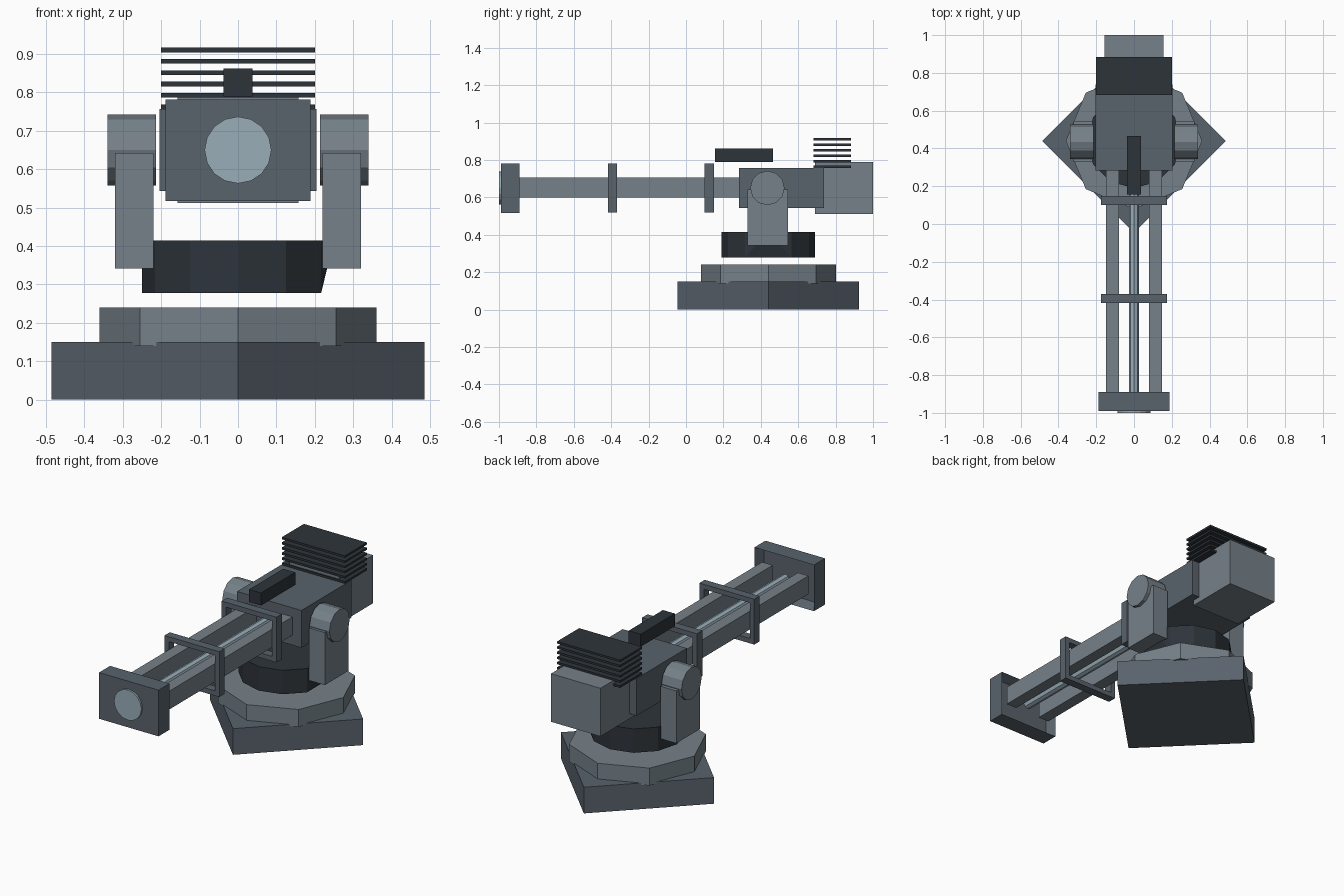
import bpy, bmesh
from math import radians, pi
from mathutils import Matrix

if "Cube" in bpy.data.objects:
    bpy.data.objects.remove(bpy.data.objects["Cube"])


def material(name, rgb):
    m = bpy.data.materials.new(name)
    m.diffuse_color = (*rgb, 1)
    m.use_nodes = True
    m.node_tree.nodes["Principled BSDF"].inputs["Base Color"].default_value = m.diffuse_color
    return m


STEEL = material("steel", (0.10, 0.125, 0.15))
LIGHT = material("light_steel", (0.18, 0.22, 0.25))
DARK = material("dark_metal", (0.026, 0.034, 0.042))
GLASS = material("pale_blue", (0.32, 0.42, 0.48))
CY = 0.44      # turret axis
AXIS_Z = 0.65  # barrel height


def finish(name, bm, mat):
    bmesh.ops.recalc_face_normals(bm, faces=bm.faces)
    me = bpy.data.meshes.new(name)
    bm.to_mesh(me)
    bm.free()
    me.materials.append(mat)
    ob = bpy.data.objects.new(name, me)
    bpy.context.collection.objects.link(ob)
    return ob


def box_bm(x, y, z):
    bm = bmesh.new()
    size = [b - a for a, b in (x, y, z)]
    mid = [(a + b) / 2 for a, b in (x, y, z)]
    bmesh.ops.create_cube(bm, size=1, matrix=Matrix.Translation(mid) @ Matrix.Diagonal((*size, 1)))
    return bm


def box(name, x, y, z, mat):
    return finish(name, box_bm(x, y, z), mat)


def prism_bm(n, r, length, center, axis="Z"):
    rot = {"Z": Matrix(), "X": Matrix.Rotation(pi / 2, 4, "Y"), "Y": Matrix.Rotation(pi / 2, 4, "X")}[axis]
    bm = bmesh.new()
    bmesh.ops.create_cone(bm, cap_ends=True, segments=n, radius1=r, radius2=r, depth=length,
                          matrix=Matrix.Translation(center) @ rot)
    return bm


def prism(name, *args, mat=STEEL, **kw):
    return finish(name, prism_bm(*args, **kw), mat)


def frame(name, hx, hz, y, wall, mat):
    # rectangular ring around the barrel
    bm = bmesh.new()
    loops = []
    for yy in y:
        for t in (0, wall):
            loops.append([bm.verts.new((sx * (hx - t), yy, AXIS_Z + sz * (hz - t)))
                          for sx, sz in ((-1, -1), (1, -1), (1, 1), (-1, 1))])
    fo, fi, bo, bi = loops
    for a, b in ((fo, fi), (fi, bi), (bi, bo), (bo, fo)):
        for i in range(4):
            j = (i + 1) % 4
            bm.faces.new((a[i], a[j], b[j], b[i]))
    return finish(name, bm, mat)


# Base: diamond plinth and octagonal plate
prism("base_plinth", 4, 0.486, 0.15, (0, CY, 0.075), mat=STEEL)
prism("base_plate", 8, 0.361, 0.10, (0, CY, 0.19), mat=LIGHT)

# Turntable with one lower corner cut away
bm = prism_bm(12, 0.25, 0.137, (0, CY, 0.3465))
corner = [v for v in bm.verts if v.co.x > 0.24 and v.co.z < 0.3]
bmesh.ops.delete(bm, geom=corner, context="VERTS")
bmesh.ops.delete(bm, geom=bm.faces[:], context="FACES_ONLY")
hull = bmesh.ops.convex_hull(bm, input=bm.verts)
bmesh.ops.dissolve_limit(bm, angle_limit=radians(1), verts=bm.verts, edges=bm.edges)
finish("turntable", bm, DARK)

# Yoke arms, pivots and barrel rails on both sides
for side, s in (("left", -1), ("right", 1)):
    def span(a, b):
        return tuple(sorted((s * a, s * b)))
    box(side + "_yoke_arm", span(0.22, 0.32), (0.33, 0.545), (0.342, 0.643), LIGHT)
    prism(side + "_pivot", 12, 0.092, 0.126, (s * 0.277, 0.435, AXIS_Z), axis="X", mat=LIGHT)
    box(side + "_rail", span(0.08, 0.147), (-0.90, 0.285), (0.60, 0.705), LIGHT)

# Body, rear housing and sight
box("body", (-0.204, 0.204), (0.283, 0.738), (0.543, 0.757), STEEL)
box("rear_housing", (-0.157, 0.157), (0.69, 1.0), (0.512, 0.788), LIGHT)
box("sight", (-0.038, 0.038), (0.155, 0.465), (0.79, 0.862), DARK)

# Cooling fins
for i in range(6):
    z = 0.763 + i * 0.0295
    box(f"cooling_fin_{i + 1}", (-0.2, 0.2), (0.683, 0.883), (z - 0.006, z + 0.006), DARK)

# Barrel core and clamp frames
prism("core_rod", 8, 0.026, 1.19, (0, -0.305, AXIS_Z), axis="Y", mat=GLASS)
frame("rear_clamp", 0.174, 0.13, (0.10, 0.149), 0.028, STEEL)
frame("middle_clamp", 0.174, 0.13, (-0.418, -0.37), 0.028, STEEL)

# Muzzle cup, hollow at the back, with lens
bm = box_bm((-0.189, 0.189), (-0.99, -0.89), (0.517, 0.782))
back = [f for f in bm.faces if f.calc_center_median().y > -0.9]
bmesh.ops.inset_region(bm, faces=back, thickness=0.035)
bmesh.ops.translate(bm, verts=back[0].verts, vec=(0, -0.05, 0))
finish("muzzle", bm, STEEL)
prism("muzzle_lens", 16, 0.087, 0.04, (0, -0.98, AXIS_Z), axis="Y", mat=GLASS)
